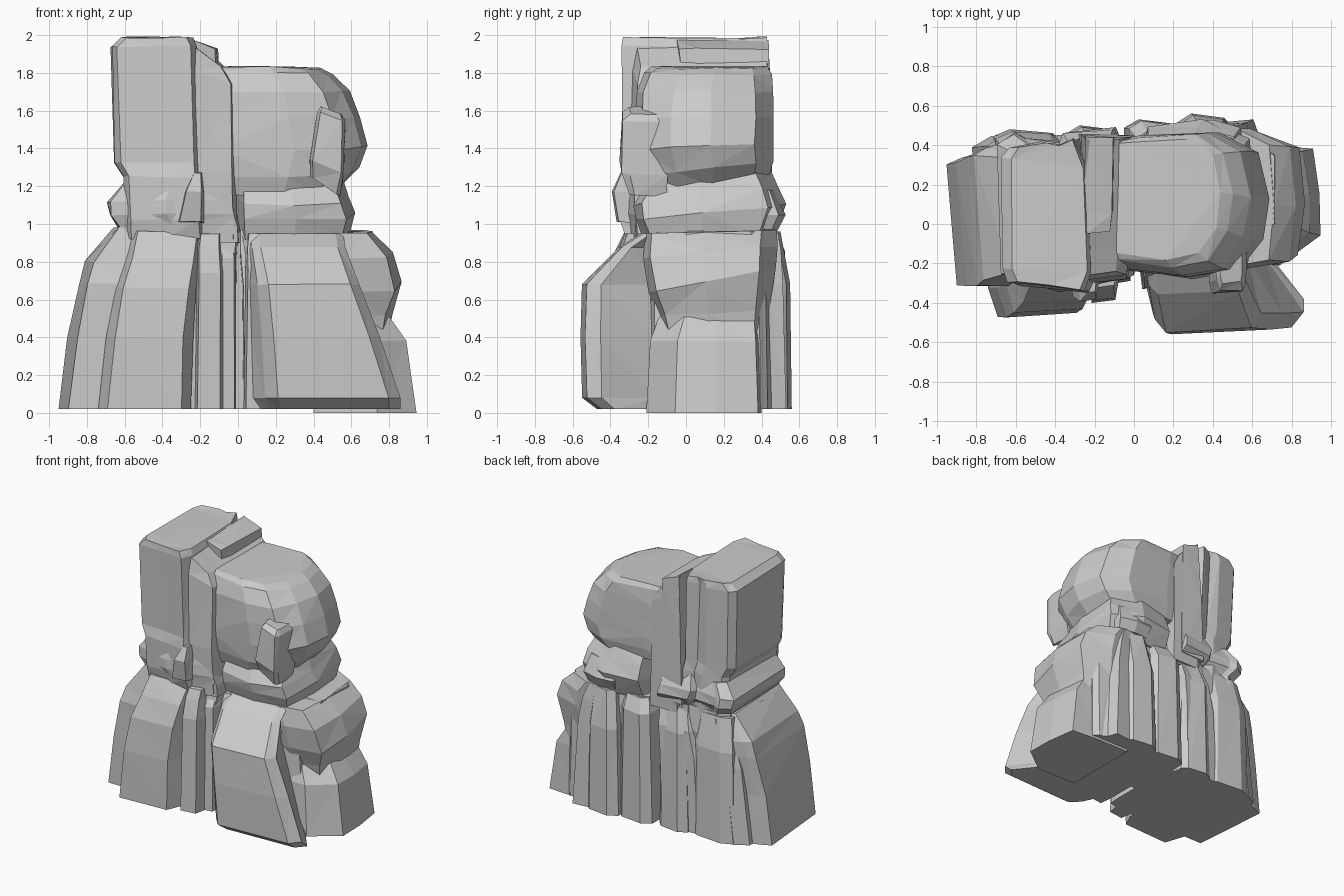
import bpy, bmesh, random

random.seed(4)

# Normalised cross-sections (counter-clockwise, 0..1 in x and y)
BLOCK = [(.06, .05), (.5, 0), (.93, .06), (1, .45), (.95, .88), (.55, 1), (.12, .95), (0, .5)]
WEDGE = [(.1, 0), (.9, .03), (1, .2), (1, 1), (0, 1), (0, .22)]
ROUND = [(0, .06), (.5, 0), (.8, .05), (.95, .27), (1, .55), (.92, .87), (.68, 1), (.2, .98), (0, .95)]
COLUMN = [(.09, .05), (.5, .03), (.92, 0), (1, .12), (.97, .8), (.8, 1),
          (.62, .95), (.45, .98), (.1, .94), (0, .87), (.02, .14)]
RIDGED = [(.02, .1), (.45, 0), (.97, .08), (1, .85), (.9, .9), (.86, 1), (.5, .97),
          (.46, .92), (.2, .94), (.12, .97), (0, .9)]
SHOULDER = [(.08, 0), (1, 0), (1, 1), (.3, 1), (.12, .95), (0, .9)]
SLAB = [(.17, 0), (.92, .04), (1, .16), (.74, .6), (.7, 1), (.02, 1), (.0, .35), (.08, .12)]
FOOT = [(0, 0), (.62, 0), (1, .25), (.99, .6), (.93, .97), (.5, 1), (0, 1)]
RIB = [(0, 0), (1, 0), (1, .88), (.85, .96), (.25, 1), (0, .92)]


def rock(name, outline, levels, jitter=0.006):
    """Loft an outline through levels of (z, x0, x1, y0, y1, tilt_x, tilt_y)."""
    bm = bmesh.new()
    rings = []
    for level in levels:
        z, x0, x1, y0, y1, tx, ty = (tuple(level) + (0, 0))[:7]
        ring = []
        for u, v in outline:
            j = [random.uniform(-jitter, jitter) for _ in range(3)]
            if z < 0.1:
                j = [0, 0, 0]
            ring.append(bm.verts.new((x0 + u * (x1 - x0) + j[0],
                                      y0 + v * (y1 - y0) + j[1],
                                      z + tx * (u - .5) + ty * (v - .5) + j[2])))
        rings.append(ring)
    n = len(outline)
    for a, b in zip(rings, rings[1:]):
        for i in range(n):
            k = (i + 1) % n
            bm.faces.new((a[i], a[k], b[k], b[i]))
    bm.faces.new(rings[0][::-1])
    bm.faces.new(rings[-1])
    bmesh.ops.recalc_face_normals(bm, faces=bm.faces)
    bmesh.ops.triangulate(bm, faces=bm.faces)
    mesh = bpy.data.meshes.new(name)
    bm.to_mesh(mesh)
    bm.free()
    ob = bpy.data.objects.new(name, mesh)
    bpy.context.collection.objects.link(ob)
    return ob


# Tall left column and the sloping flank beside it
rock("tall_column", COLUMN, [
    (.92, -.60, -.17, -.32, .42), (1.02, -.61, -.18, -.35, .43), (1.25, -.61, -.19, -.35, .43),
    (1.33, -.66, -.19, -.33, .42), (1.94, -.68, -.22, -.34, .43),
    (1.99, -.62, -.24, -.335, .43)])
rock("column_flank", WEDGE, [
    (.92, -.24, .0, -.29, .45), (1.27, -.24, -.01, -.30, .45),
    (1.78, -.25, -.02, -.28, .44, -.08), (1.90, -.25, -.08, -.26, .43, -.14, .03)])
rock("column_back_rib", WEDGE, [
    (1.0, -.28, -.08, .02, .46), (1.5, -.27, -.09, .0, .45), (1.95, -.25, -.11, -.05, .44, -.05)])

# Boulder on the right
rock("boulder", ROUND, [
    (1.2, -.08, .55, -.22, .44, 0, .10), (1.29, -.10, .64, -.25, .46, 0, .08),
    (1.41, -.10, .69, -.27, .46, 0, .03), (1.56, -.10, .65, -.27, .46),
    (1.70, -.11, .59, -.26, .46), (1.80, -.11, .50, -.22, .45, -.02),
    (1.83, -.11, .44, -.18, .43, -.01)])
rock("boulder_chip", WEDGE, [
    (1.2, .38, .54, -.31, -.1, -.10), (1.3, .38, .56, -.35, -.1, -.08),
    (1.57, .42, .57, -.34, -.1, -.05), (1.60, .44, .55, -.30, -.1, -.04)], .004)

# Waist layers between the top and the base
rock("right_waist", BLOCK, [
    (.93, .0, .59, -.23, .46, 0, .02), (1.06, .0, .62, -.27, .53, 0, .08),
    (1.15, .0, .59, -.28, .49, 0, .10), (1.25, .0, .55, -.22, .44, 0, .10)])
rock("left_waist", RIDGED, [
    (.90, -.64, .02, -.31, .44), (.99, -.64, .02, -.32, .44),
    (1.05, -.68, .0, -.34, .49), (1.12, -.69, -.02, -.34, .48),
    (1.22, -.61, -.05, -.32, .43)])
rock("waist_blade", WEDGE, [
    (1.01, -.32, -.18, -.37, 0), (1.17, -.28, -.18, -.39, 0), (1.27, -.24, -.19, -.35, 0)], .004)

# Left half of the base: outer shoulder, front mass, core
rock("left_shoulder", SHOULDER, [
    (.02, -.95, -.3, -.31, .37), (.4, -.90, -.3, -.31, .38), (.68, -.84, -.3, -.31, .41),
    (.80, -.81, -.3, -.29, .42), (.98, -.66, -.3, -.25, .40)])
rock("left_front_mass", WEDGE, [
    (.02, -.74, -.25, -.47, .2), (.4, -.70, -.24, -.47, .2), (.66, -.65, -.22, -.455, .2),
    (.82, -.60, -.20, -.39, .2), (.96, -.57, -.18, -.32, .2)])
rock("left_core", RIDGED, [
    (.02, -.82, -.01, -.34, .47), (.6, -.75, -.01, -.34, .48),
    (.80, -.68, .0, -.32, .47), (.94, -.62, .01, -.29, .44)])

# Narrow front ribs share one tapered recipe: name, x0, x1, front y, shoulder z
for name, x0, x1, front, top in [("front_rib_left", -.23, -.08, -.40, .74),
                                 ("front_rib_middle", -.10, -.01, -.30, .82),
                                 ("front_rib_right", .03, .15, -.33, .76)]:
    rock(name, WEDGE, [
        (.02, x0, x1, front, .1), (top, x0 + .01, x1, front + .01, .1),
        (.88, x0 + .01, x1 - .01, front + .05, .1),
        (.95, x0 + .02, x1 - .01, front + .08, .1)], .004)

# Leaning slab at the front right
rock("front_slab", SLAB, [
    (.02, .10, .86, -.47, .1), (.08, .08, .86, -.55, .1), (.4, .07, .75, -.56, .1),
    (.68, .06, .64, -.555, .1), (.88, .03, .57, -.36, .1), (.95, .02, .56, -.24, .1)], .004)

# Right half of the base: core, foot, shoulder boulder
rock("right_core", RIDGED, [
    (.02, .02, .70, -.23, .53), (.68, .01, .66, -.23, .51),
    (.85, .0, .62, -.22, .50), (.97, .0, .58, -.20, .48)])
rock("right_foot", FOOT, [
    (.0, .4, .945, -.21, .40), (.38, .4, .89, -.19, .39), (.51, .4, .80, -.14, .38)], .004)
rock("right_shoulder", BLOCK, [
    (.42, .3, .80, -.12, .42), (.53, .3, .82, -.15, .44, 0, .03), (.70, .3, .87, -.20, .47, 0, .12),
    (.85, .3, .82, -.23, .48, 0, .06), (.96, .3, .71, -.22, .48, 0, .02)])

# Back ribs fade into the waist: name, x0, x1, back y, shoulder height
for name, x0, x1, back, top in [("back_rib_a", .22, .50, .56, .68),
                                ("back_rib_b", .48, .73, .45, .84),
                                ("back_rib_c", -.05, .24, .53, .86),
                                ("back_rib_d", -.34, -.08, .50, .78),
                                ("back_rib_e", -.72, -.36, .48, .72)]:
    rock(name, RIB, [
        (.02, x0, x1, 0, back), (top, x0 + .02, x1 - .01, 0, back - .01),
        (.96, x0 + .06, x1 - .02, 0, back - .06)], .005)
rock("back_ledge", BLOCK, [
    (.97, .24, .54, .2, .49), (1.05, .22, .56, .2, .53), (1.18, .26, .52, .2, .47)], .004)
